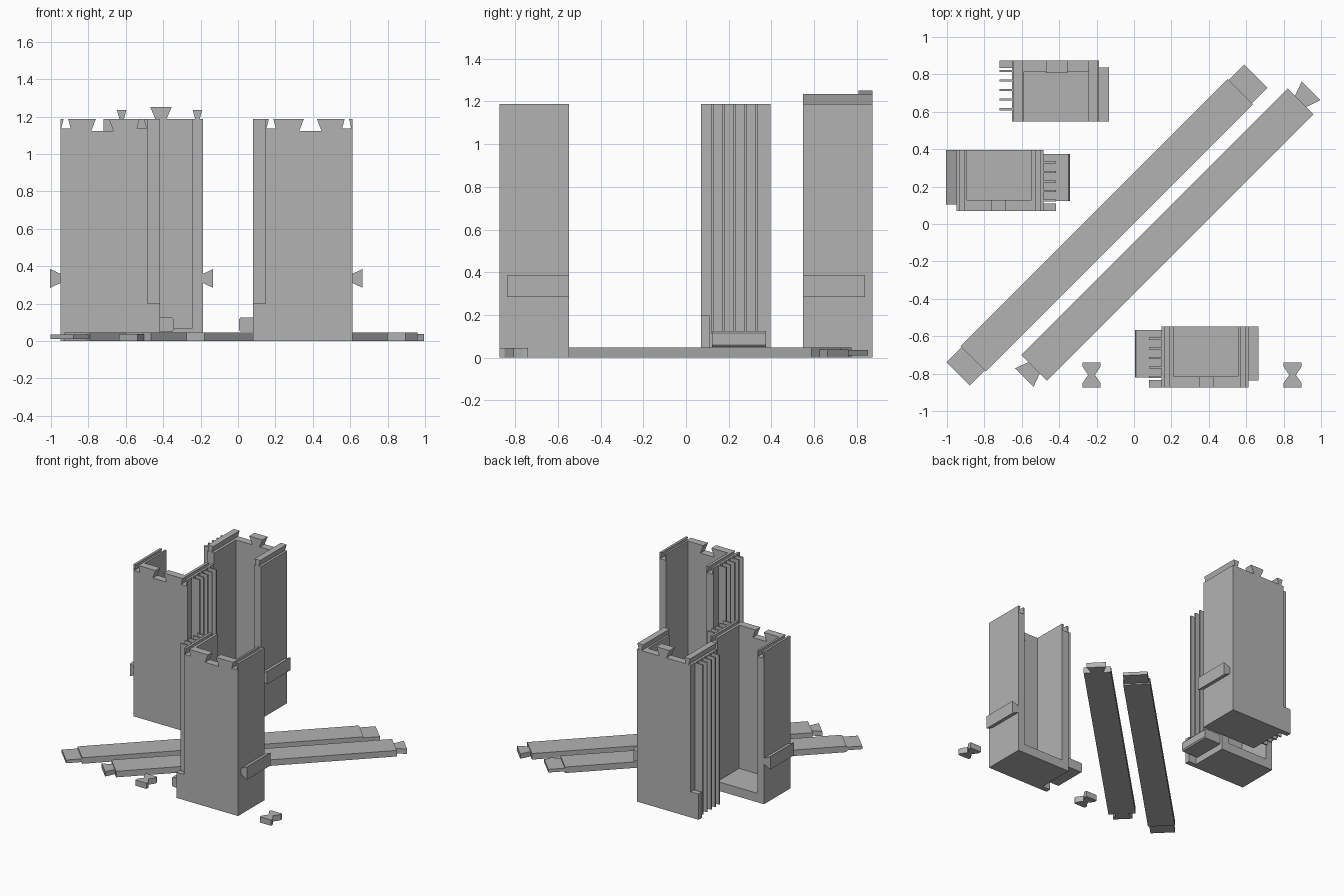
import bpy, bmesh, math

cube = bpy.data.objects.get("Cube")
if cube:
    bpy.data.objects.remove(cube)

grey = bpy.data.materials.new("plain_grey")
grey.use_nodes = True
grey.diffuse_color = (0.45, 0.45, 0.45, 1)
grey.node_tree.nodes["Principled BSDF"].inputs["Base Color"].default_value = (0.45, 0.45, 0.45, 1)


def prism(name, outline, lo, hi, place, along="z"):
    """Extrude an outline along y (x-z outline) or z (x-y outline), mapped by place."""
    bm = bmesh.new()
    rings = []
    for t in (lo, hi):
        pts = [(a, t, b) if along == "y" else (a, b, t) for a, b in outline]
        rings.append([bm.verts.new(place(*p)) for p in pts])
    bm.faces.new(rings[0])
    bm.faces.new(rings[1])
    n = len(outline)
    for i in range(n):
        j = (i + 1) % n
        bm.faces.new((rings[0][i], rings[0][j], rings[1][j], rings[1][i]))
    bmesh.ops.recalc_face_normals(bm, faces=bm.faces)
    mesh = bpy.data.meshes.new(name)
    bm.to_mesh(mesh)
    bm.free()
    mesh.materials.append(grey)
    obj = bpy.data.objects.new(name, mesh)
    bpy.context.collection.objects.link(obj)
    return obj


def rect(a0, a1, b0, b1):
    return [(a0, b0), (a1, b0), (a1, b1), (a0, b1)]


def tail(c, neck, wide, b0, b1):
    """Dovetail outline, narrow at b0 and wide at b1."""
    return [(c - neck / 2, b0), (c + neck / 2, b0), (c + wide / 2, b1), (c - wide / 2, b1)]


W, D, H, FLOOR = 0.465, 0.325, 1.187, 0.07
WALL, RIGHT = 0.063, 0.408
JOINTS = {"left": 0.03, "right": 0.435}
MID = 0.24


def wall(x0, x1, z0, slot=None):
    """Wall outline with an optional dovetail slot in its top edge."""
    pts = [(x0, z0), (x1, z0), (x1, H)]
    if slot:
        c, neck, wide, depth = slot
        pts += [(c + neck / 2, H), (c + wide / 2, H - depth),
                (c - wide / 2, H - depth), (c - neck / 2, H)]
    return pts + [(x0, H)]


def tower(name, ox, oy, sx, sy, upper):
    place = lambda x, y, z: (ox + sx * x, oy + sy * y, z)
    small = lambda side: None if upper else (JOINTS[side], 0.024, 0.05, 0.05)
    big = None if upper else (MID, 0.07, 0.12, 0.065)
    # Open channel: floor, two side walls and the closed face
    prism(name + "_floor", rect(WALL, RIGHT, 0, D), 0, FLOOR, place)
    prism(name + "_fin_side_wall", wall(0, WALL, 0, small("left")), 0, D, place, "y")
    prism(name + "_plain_side_wall", wall(RIGHT, W, 0, small("right")), 0, D, place, "y")
    prism(name + "_closed_wall", wall(WALL, RIGHT, FLOOR, big), 0, 0.058, place, "y")
    # Side dovetail rail
    rail = [(W, 0.31), (W + 0.054, 0.285), (W + 0.054, 0.385), (W, 0.36)]
    prism(name + "_side_rail", rail, 0.035, D, place, "y")
    # Thin cooling fins and the corner block
    for i in range(5):
        y = 0.05 + 0.051 * i
        prism(f"{name}_fin_{i + 1}", rect(-0.068, 0, y, y + 0.011), 0.02 if upper else 0.11, H, place)
    prism(name + "_corner_block", rect(-0.068, 0, 0, 0.04), 0, 0.2, place)
    if upper:
        # Dovetail tenons on the top rim
        for side, x in JOINTS.items():
            prism(f"{name}_{side}_tenon", tail(x, 0.024, 0.05, H, H + 0.048), 0, D, place, "y")
        prism(name + "_middle_tenon", tail(MID, 0.06, 0.115, H, H + 0.065), 0, 0.065, place, "y")
    else:
        # Foot with softened outer edges
        foot = [(0, 0.05), (-0.135, 0.05), (-0.142, 0.06), (-0.142, 0.115), (-0.135, 0.125), (0, 0.125)]
        prism(name + "_foot", foot, 0.052, 0.305, place, "y")


tower("front_tower", 0.147, -0.873, 1, 1, False)
tower("left_tower", -0.485, 0.07, -1, 1, False)
tower("back_tower", -0.652, 0.873, 1, -1, True)


def diagonal(v0):
    r = math.sqrt(0.5)
    return lambda u, v, z: ((u - v - v0) * r, (u + v + v0) * r, z)


# Long strip with flat end tabs
place = diagonal(0.098)
prism("tabbed_strip", rect(-1.118, 0.902, -0.096, 0.096), 0, 0.047, place)
for name, a, b in (("near", -1.232, -1.118), ("far", 0.902, 1.02)):
    prism(f"strip_{name}_tab", rect(a, b, -0.088, 0.088), 0.01, 0.035, place)

# Long strip with flared end tabs
place = diagonal(-0.166)
prism("flared_strip", rect(-0.921, 1.093, -0.097, 0.097), 0, 0.047, place)
for name, a, b in (("near", -0.921, -0.995), ("far", 1.093, 1.172)):
    flare = [(u, v) for v, u in tail(0, 0.085, 0.14, a, b)]
    prism(f"strip_{name}_flare", flare, 0, 0.038, place)

# Loose bow-tie keys
for name, cx in (("left", 0.848), ("right", -0.227)):
    key = [(-0.048, -0.873), (0.048, -0.873), (0.048, -0.85), (0.018, -0.807), (0.048, -0.763),
           (0.048, -0.74), (-0.048, -0.74), (-0.048, -0.763), (-0.018, -0.807), (-0.048, -0.85)]
    prism(name + "_key", key, 0, 0.045, lambda x, y, z: (cx + x, y, z))
